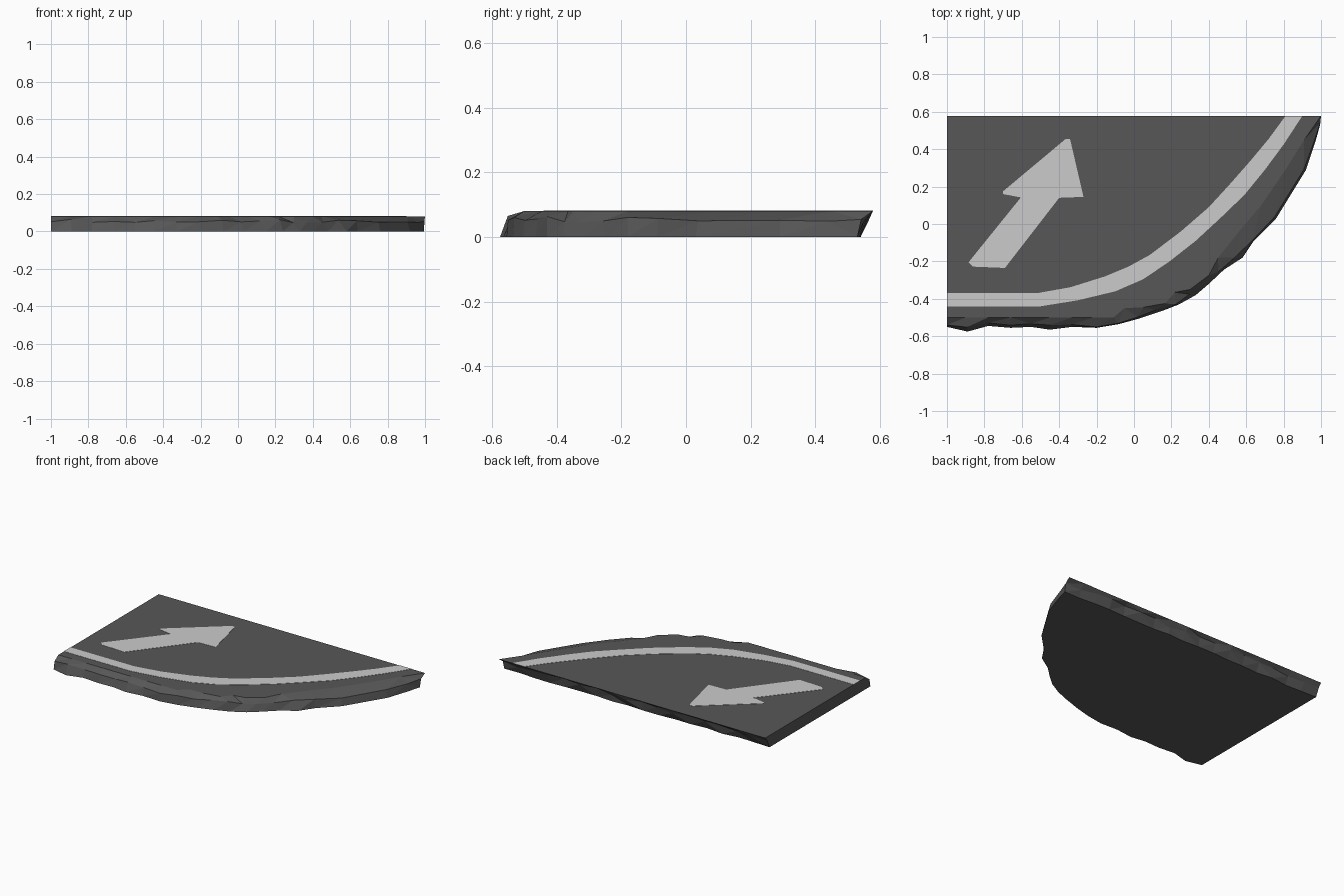
import bpy, bmesh, random

if "Cube" in bpy.data.objects:
    bpy.data.objects.remove(bpy.data.objects["Cube"])

random.seed(4)
H = 0.08


def material(name, v):
    m = bpy.data.materials.new(name)
    m.diffuse_color = (v, v, v, 1)
    m.use_nodes = True
    m.node_tree.nodes["Principled BSDF"].inputs["Base Color"].default_value = m.diffuse_color
    return m


asphalt = material("dark asphalt", 0.095)
paint = material("road paint", 0.6)


def finish(name, bm, mat):
    bmesh.ops.recalc_face_normals(bm, faces=bm.faces)
    me = bpy.data.meshes.new(name)
    bm.to_mesh(me)
    bm.free()
    me.materials.append(mat)
    ob = bpy.data.objects.new(name, me)
    bpy.context.collection.objects.link(ob)
    return ob


# Broken front edge: top rim and the wider foot below it
rim = [(-1, -.5), (-.9, -.5), (-.78, -.5), (-.66, -.5), (-.55, -.5), (-.45, -.5),
       (-.33, -.5), (-.22, -.5), (-.11, -.5), (-.05, -.45), (.05, -.445),
       (.165, -.425), (.22, -.365), (.3, -.35), (.4, -.275), (.45, -.18),
       (.57, -.03), (.68, .1), (.81, .29), (.91, .45), (1, .578)]
foot = [(-1, -.55), (-.89, -.575), (-.78, -.545), (-.66, -.555), (-.55, -.55),
        (-.45, -.565), (-.33, -.55), (-.2, -.555), (-.08, -.535), (.03, -.505),
        (.15, -.465), (.24, -.43), (.33, -.38), (.4, -.32), (.48, -.245),
        (.58, -.18), (.64, -.09), (.76, .03), (.92, .29), (.97, .44), (.995, .53)]
middle = []
for i, (a, b) in enumerate(zip(rim, foot)):
    t = 0.75 if i in (0, 20) else random.uniform(0.6, 0.95)
    middle.append((a[0] + (b[0] - a[0]) * t, a[1] + (b[1] - a[1]) * t))
middle[0] = (-1, -.54)

# Undercut back edge, straight on top and ragged below
N = 17
for i in range(1, N + 1):
    x = 1 - 2 * i / N
    rim.append((x, .578))
    middle.append((x, random.uniform(.545, .568)))
    foot.append((x, random.uniform(.522, .542)))

# Road slab lofted through the three rings
bm = bmesh.new()
rings = []
for ring, z in ((foot, 0), (middle, None), (rim, H)):
    rings.append([bm.verts.new((x, y, random.uniform(.045, .065) if z is None else z))
                  for x, y in ring])
n = len(rim)
for lo, hi in zip(rings, rings[1:]):
    for i in range(n):
        j = (i + 1) % n
        bm.faces.new((lo[i], lo[j], hi[j], hi[i]))
bmesh.ops.triangulate(bm, faces=bm.faces[:])
bm.faces.new(rings[0])
bm.faces.new(rings[2])
finish("road_slab", bm, asphalt)


# Painted markings as thin plates on the road
def plate(name, outline, t=0.0015):
    bm = bmesh.new()
    f = bm.faces.new([bm.verts.new((x, y, H)) for x, y in outline])
    top = bmesh.ops.extrude_face_region(bm, geom=[f])["geom"]
    for v in top:
        if isinstance(v, bmesh.types.BMVert):
            v.co.z += t
    return finish(name, bm, paint)


outer = [(-1, -.44), (-.5, -.44), (-.3, -.408), (-.1, -.36), (.05, -.295), (.19, -.2),
         (.33, -.09), (.46, .03), (.59, .155), (.7, .29), (.8, .425), (.9, .578)]
inner = [(-1, -.37), (-.52, -.37), (-.34, -.338), (-.155, -.28), (-.03, -.228),
         (.085, -.165), (.25, -.04), (.4, .09), (.51, .21), (.62, .335), (.72, .455),
         (.81, .578)]
plate("edge_line", outer + inner[::-1])

plate("direction_arrow", [(-.342, .455), (-.27, .145), (-.4, .14), (-.69, -.235),
                          (-.86, -.228), (-.885, -.205), (-.605, .142), (-.7, .16),
                          (-.7, .175), (-.365, .455)])
